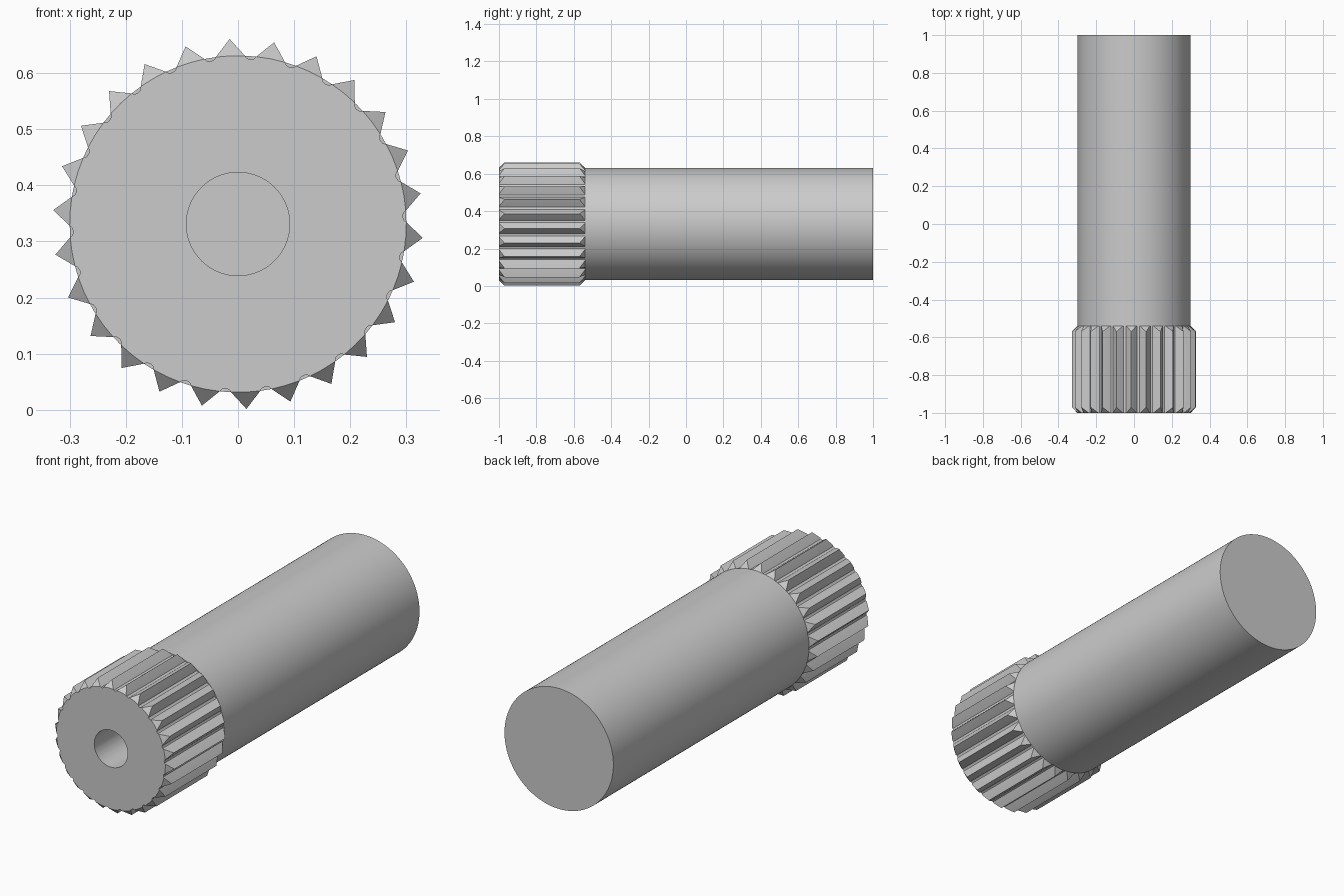
import bpy, bmesh, math
from mathutils import Vector

cube = bpy.data.objects.get("Cube")
if cube:
    bpy.data.objects.remove(cube, do_unlink=True)

AXIS_Z = 0.331
SHAFT_R = 0.30
TIP_R = 0.33
HOLE_R = 0.092
TEETH = 26
PITCH = 360 / TEETH
FRONT, SHOULDER, BACK = -1.0, -0.54, 1.0
CHAMFER = 0.03

steel = bpy.data.materials.new("steel grey")
steel.use_nodes = True
grey = (0.6, 0.6, 0.6, 1)
steel.diffuse_color = grey
steel.node_tree.nodes["Principled BSDF"].inputs["Base Color"].default_value = grey


def point(radius, degrees, y):
    a = math.radians(degrees)
    return Vector((radius * math.cos(a), y, AXIS_Z + radius * math.sin(a)))


def finish(name, bm):
    bmesh.ops.recalc_face_normals(bm, faces=bm.faces)
    mesh = bpy.data.meshes.new(name)
    bm.to_mesh(mesh)
    bm.free()
    mesh.materials.append(steel)
    obj = bpy.data.objects.new(name, mesh)
    bpy.context.collection.objects.link(obj)
    bpy.ops.object.select_all(action='DESELECT')
    obj.select_set(True)
    bpy.context.view_layer.objects.active = obj
    bpy.ops.object.shade_smooth_by_angle(angle=math.radians(30))


# Plain round shaft; its front cap closes the bore
bm = bmesh.new()
SIDES = 128
ends = [[bm.verts.new(point(SHAFT_R, 360 * i / SIDES, y)) for i in range(SIDES)]
        for y in (SHOULDER, BACK)]
for ring in ends:
    bm.faces.new(ring)
for i in range(SIDES):
    j = (i + 1) % SIDES
    bm.faces.new((ends[0][i], ends[0][j], ends[1][j], ends[1][i]))
finish("shaft", bm)

# One tooth: angle offset and radius, tip first, then flank, rounded valley, flank
tooth = [(0, TIP_R), (5, SHAFT_R), (5.7, 0.2955), (PITCH / 2, 0.294),
         (PITCH - 5.7, 0.2955), (PITCH - 5, SHAFT_R)]
outline = [(92.6 + t * PITCH + a, r) for t in range(TEETH) for a, r in tooth]
count = len(outline)

# Toothed sleeve: rings run from the bore, over the outside and back to the bore
bm = bmesh.new()
sections = [(FRONT, lambda r: HOLE_R),
            (FRONT, lambda r: min(r, SHAFT_R)),
            (FRONT + CHAMFER, lambda r: r),
            (SHOULDER - CHAMFER, lambda r: r),
            (SHOULDER, lambda r: min(r, SHAFT_R)),
            (SHOULDER, lambda r: HOLE_R)]
rings = [[bm.verts.new(point(limit(r), a, y)) for a, r in outline]
         for y, limit in sections]
for k, ring in enumerate(rings):
    after = rings[(k + 1) % len(rings)]
    for i in range(count):
        j = (i + 1) % count
        quad = [ring[i], ring[j], after[j], after[i]]
        tip_here = i % len(tooth) == 0
        tip_next = j % len(tooth) == 0
        if k in (1, 3) and (tip_here or tip_next):
            # Chamfered tooth end: split from the full tip to the end flank
            on_first = (tip_here and k == 3) or (tip_next and k == 1)
            if on_first:
                bm.faces.new((quad[0], quad[1], quad[2]))
                bm.faces.new((quad[0], quad[2], quad[3]))
            else:
                bm.faces.new((quad[0], quad[1], quad[3]))
                bm.faces.new((quad[1], quad[2], quad[3]))
        else:
            bm.faces.new(quad)
finish("splined_head", bm)
